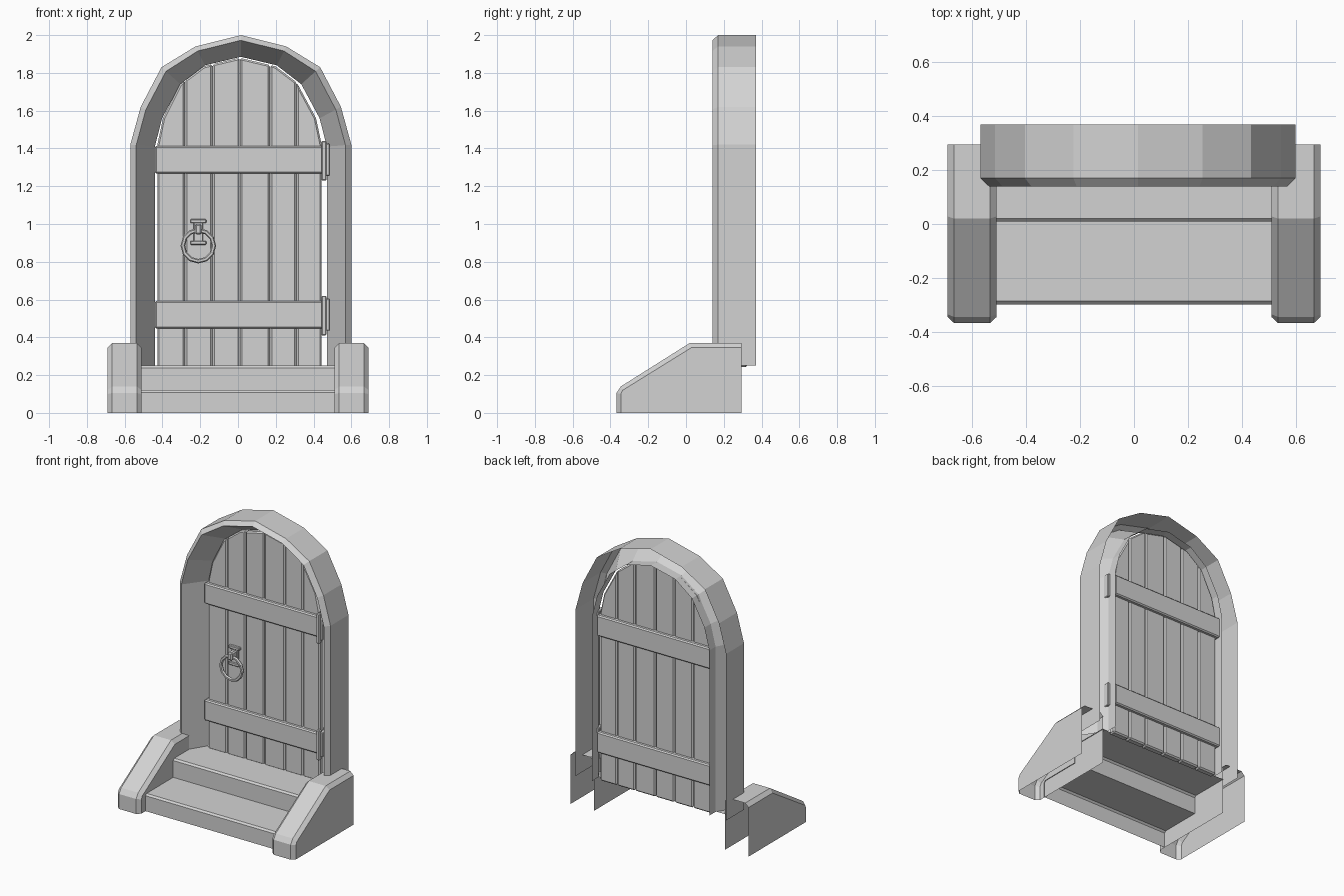
import bpy, bmesh, math

cube = bpy.data.objects.get("Cube")
if cube:
    bpy.data.objects.remove(cube, do_unlink=True)

grey = bpy.data.materials.new("plain_grey")
grey.use_nodes = True
COLOUR = (0.65, 0.65, 0.65, 1)
grey.diffuse_color = COLOUR
grey.node_tree.nodes["Principled BSDF"].inputs["Base Color"].default_value = COLOUR

ARCH_MID, DOOR_MID = 0.015, 0.008  # centre lines


def finish(name, bm, bevel=0):
    bmesh.ops.remove_doubles(bm, verts=bm.verts, dist=.0005)
    bmesh.ops.recalc_face_normals(bm, faces=bm.faces)
    mesh = bpy.data.meshes.new(name)
    bm.to_mesh(mesh)
    bm.free()
    mesh.materials.append(grey)
    ob = bpy.data.objects.new(name, mesh)
    bpy.context.collection.objects.link(ob)
    if bevel:
        mod = ob.modifiers.new("chamfer", "BEVEL")
        mod.width = bevel
        mod.segments = 1
        mod.limit_method = "ANGLE"
        mod.angle_limit = math.radians(40)


def box(name, x, y, z, bevel=0):
    bm = bmesh.new()
    bmesh.ops.create_cube(bm, size=1)
    for v in bm.verts:
        for i, (lo, hi) in enumerate((x, y, z)):
            v.co[i] = lo if v.co[i] < 0 else hi
    finish(name, bm, bevel)


def loft(name, rows):
    """Open sheet of quads through equal rows of points."""
    bm = bmesh.new()
    grid = [[bm.verts.new(p) for p in row] for row in rows]
    for a, b in zip(grid, grid[1:]):
        for i in range(len(a) - 1):
            bm.faces.new((a[i], a[i + 1], b[i + 1], b[i]))
    finish(name, bm)


def mirrored(mid, half):
    return [(mid - x, z) for x, z in half] + [(mid + x, z) for x, z in half[-2::-1]]


# Stone arch: chamfered outer edge, splayed inner face, open back
outer = mirrored(ARCH_MID, [(.585, .25), (.585, 1.42), (.53, 1.62), (.42, 1.83), (.24, 1.94), (0, 2)])
inner = mirrored(ARCH_MID, [(.455, .25), (.455, 1.41), (.417, 1.56), (.32, 1.74), (.19, 1.84), (0, 1.885)])
section = [(0, .37), (0, .17), (.24, .14), (1, .30), (1, .37)]
loft("arch_frame", [[(a + (c - a) * t, y, b + (d - b) * t)
                     for (a, b), (c, d) in zip(outer, inner)] for t, y in section])

# Door planks cut to the arch
top = mirrored(DOOR_MID, [(.435, 1.42), (.405, 1.56), (.315, 1.74), (.19, 1.835), (0, 1.88)])


def top_at(x):
    for (a, b), (c, d) in zip(top, top[1:]):
        if a <= x <= c:
            return b + (d - b) * (x - a) / (c - a)
    return top[0][1]


edges = [DOOR_MID - .435, -.28, -.135, .01, .17, .31, DOOR_MID + .435]
for n, (x0, x1) in enumerate(zip(edges, edges[1:])):
    g0, g1 = x0 + .001, x1 - .001
    outline = [(g0, .242), (g0, top_at(g0))]
    outline += [p for p in top if g0 + .02 < p[0] < g1 - .02]
    outline += [(g1, top_at(g1)), (g1, .242)]
    bm = bmesh.new()
    face = bm.faces.new([bm.verts.new((x, .275, z)) for x, z in outline])
    ext = bmesh.ops.extrude_face_region(bm, geom=[face])
    bmesh.ops.translate(bm, vec=(0, .05, 0),
                        verts=[e for e in ext["geom"] if isinstance(e, bmesh.types.BMVert)])
    finish(f"door_plank_{n + 1}", bm, .009)

# Cross boards and hinges
for label, z in (("lower", .52), ("upper", 1.34)):
    box(f"{label}_cross_board", (-.44, .452), (.25, .35), (z - .073, z + .073), .008)
    box(f"{label}_hinge_pin", (.442, .468), (.235, .265), (z - .11, z + .1), .005)
    box(f"{label}_hinge_plate", (.455, .485), (.245, .315), (z - .085, z + .085), .004)

# Door knocker
KX = -.21
box("knocker_plate", (KX - .025, KX + .025), (.26, .277), (.895, 1.02), .004)
for label, z in (("top", 1.015), ("bottom", .9)):
    box(f"knocker_{label}_bar", (KX - .042, KX + .042), (.253, .275), (z - .011, z + .011), .004)
box("knocker_clasp", (KX - .018, KX + .018), (.205, .265), (.945, 1.0), .008)
bm = bmesh.new()
SEGS, SIDES, R, r = 12, 6, .082, .012
ring = [[bm.verts.new((KX + (R + r * math.cos(b)) * math.sin(a), .228 + r * math.sin(b),
                       .885 + (R + r * math.cos(b)) * math.cos(a)))
         for b in (math.tau * j / SIDES for j in range(SIDES))]
        for a in (math.tau * i / SEGS for i in range(SEGS))]
for i in range(SEGS):
    for j in range(SIDES):
        p, q, k = ring[i], ring[(i + 1) % SEGS], (j + 1) % SIDES
        bm.faces.new((p[j], p[k], q[k], q[j]))
finish("knocker_ring", bm)

# Steps: open sheet with chamfered nosings
c = .012
steps = [(-.298, 0), (-.298, .12 - c), (-.298 + c, .12), (.009, .12),
         (.009, .25 - c), (.009 + c, .25), (.295, .25)]
loft("steps", [[(x, y, z) for y, z in steps] for x in (-.515, .515)])

# Side walls: chamfered sloping caps, open at the back and base
crest = [(-.368, 0), (-.368, .105), (-.345, .14), (.02, .37), (.295, .37)]
shoulder = [(-.345, 0), (-.345, .10), (-.335, .12), (.028, .345), (.295, .345)]
for label, s in (("left", 1), ("right", -1)):
    bm = bmesh.new()
    rows = [[bm.verts.new((s * x, y, z)) for y, z in pts] for x, pts in
            ((.51, shoulder), (.535, crest), (.667, crest), (.692, shoulder))]
    for a, b in zip(rows, rows[1:]):
        for i in range(len(a) - 1):
            bm.faces.new((a[i], a[i + 1], b[i + 1], b[i]))
    for row in (rows[0], rows[-1]):
        corner = bm.verts.new((row[0].co.x, .295, 0))
        bm.faces.new(row + [corner])
    finish(f"{label}_side_wall", bm)
